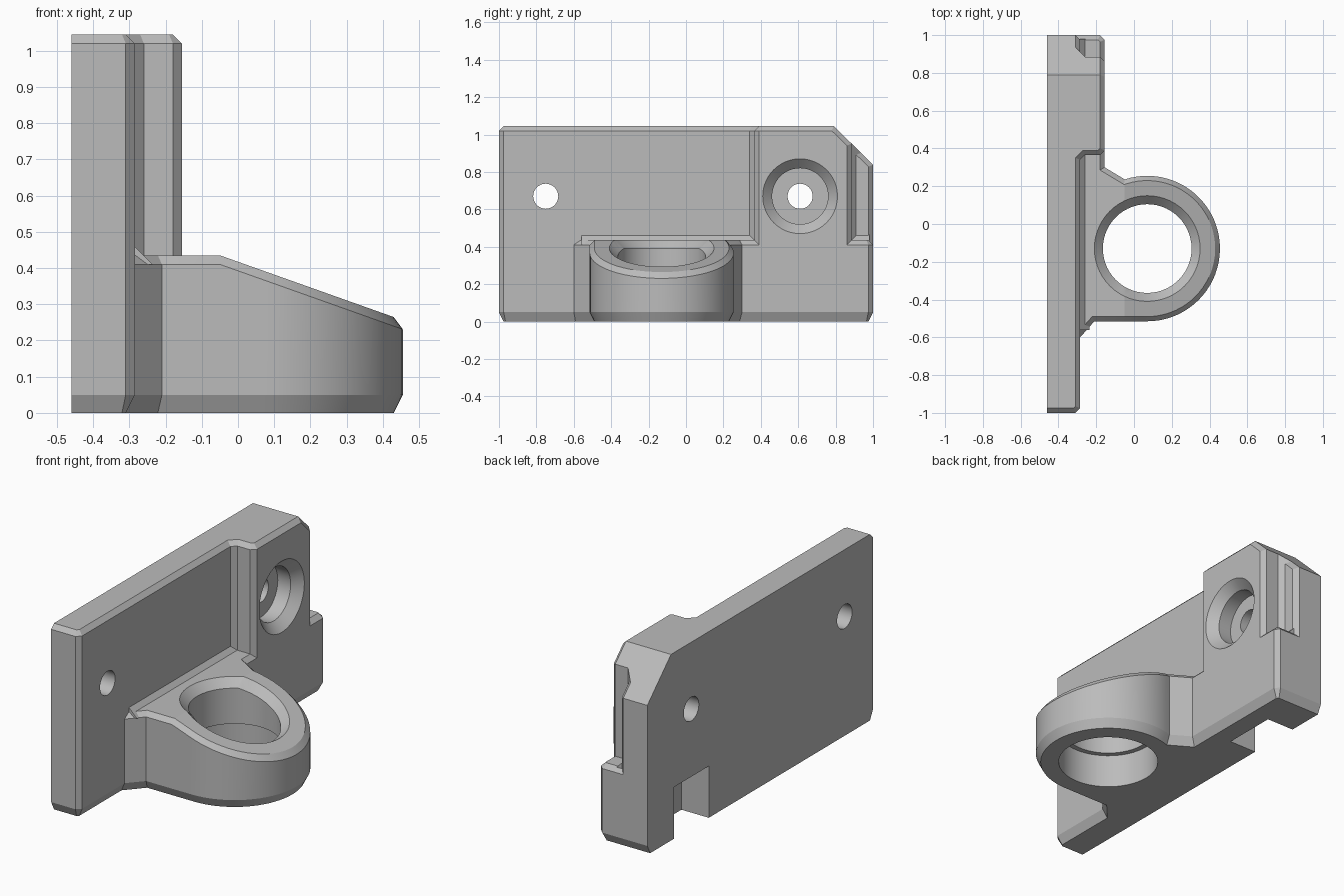
import bpy, bmesh, math
from mathutils import Vector, Matrix

if "Cube" in bpy.data.objects:
    bpy.data.objects.remove(bpy.data.objects["Cube"])

TOP = 0.435      # height of the arm's flat top
SLOPE = 0.355    # fall of the arm's top beyond BEND
BEND = -0.05
C = 0.025        # chamfer size

grey = bpy.data.materials.new("grey")
grey.diffuse_color = (0.5, 0.5, 0.5, 1)
grey.use_nodes = True
grey.node_tree.nodes["Principled BSDF"].inputs["Base Color"].default_value = grey.diffuse_color


def circle(cx, cy, r, n=56, a0=0, a1=360, closed=True):
    steps = n if closed else n + 1
    return [(cx + r * math.cos(math.radians(a0 + (a1 - a0) * i / n)),
             cy + r * math.sin(math.radians(a0 + (a1 - a0) * i / n))) for i in range(steps)]


def inset(pts, d, free_last):
    """Offset a counter-clockwise outline inwards; the last edge may stay put."""
    n = len(pts)
    lines = []
    for i in range(n):
        e = (Vector(pts[(i + 1) % n]) - Vector(pts[i])).normalized()
        lines.append((Vector((-e.y, e.x)), 0 if free_last and i == n - 1 else d))
    out = []
    for i, p in enumerate(pts):
        (a, da), (b, db) = lines[i - 1], lines[i]
        det = a.x * b.y - a.y * b.x
        if abs(det) < 1e-6:
            v = a * da
        else:
            v = Vector(((da * b.y - db * a.y) / det, (a.x * db - b.x * da) / det))
        out.append(Vector(p) + v)
    return out


def prism(name, pts, layers, free_last=False, sloped=False, cuts=(), matrix=None):
    """Stack inset copies of an outline; layers are (inset, z)."""
    bm = bmesh.new()
    n = len(pts)
    rings = [[bm.verts.new((p.x, p.y, z)) for p in inset(pts, d, free_last)] for d, z in layers]
    for lo, hi in zip(rings, rings[1:]):
        for i in range(n):
            j = (i + 1) % n
            bm.faces.new((lo[i], lo[j], hi[j], hi[i]))
    bm.faces.new(rings[0][::-1])
    bm.faces.new(rings[-1])
    if sloped:   # fold the upper layers down along the bend line
        bmesh.ops.bisect_plane(bm, geom=bm.verts[:] + bm.edges[:] + bm.faces[:],
                               plane_co=(BEND, 0, 0), plane_no=(1, 0, 0))
        for v in bm.verts:
            if v.co.z > 0.3:
                v.co.z -= SLOPE * max(0, v.co.x - BEND)
    for co, no in cuts:
        r = bmesh.ops.bisect_plane(bm, geom=bm.verts[:] + bm.edges[:] + bm.faces[:],
                                   plane_co=co, plane_no=no, clear_outer=True)
        edges = [e for e in r['geom_cut'] if isinstance(e, bmesh.types.BMEdge)]
        bmesh.ops.contextual_create(bm, geom=edges)
    if matrix:
        bm.transform(matrix)
    bmesh.ops.recalc_face_normals(bm, faces=bm.faces[:])
    me = bpy.data.meshes.new(name)
    bm.to_mesh(me)
    bm.free()
    me.materials.append(grey)
    ob = bpy.data.objects.new(name, me)
    bpy.context.collection.objects.link(ob)
    return ob


def combine(base, other, op):
    m = base.modifiers.new(op, 'BOOLEAN')
    m.operation, m.solver, m.object = op, 'EXACT', other
    other.hide_render = True
    bpy.context.view_layer.objects.active = base
    bpy.ops.object.modifier_apply(modifier=m.name)
    bpy.data.objects.remove(other)


def corner(x):
    """Slanted upper corner plus its small chamfer at face x."""
    return [((0, 0.79, 1.045), (0, 0.7, 0.714)),
            ((x, 0.772, 1.027), (1, 0.7, 0.714))]


# Back plate
plate = prism("bracket", [(-.46, -1), (-.31, -1), (-.285, -.975), (-.285, .975), (-.31, 1), (-.46, 1)],
              [(C, 0), (0, .05), (0, 1.02), (C, 1.045)], True, cuts=corner(-.285))

# Ring arm and lower shelf
arm_outline = ([(-.4, -.73), (-.21, -.515)] + circle(.07, -.13, .385, 40, -90, 108, False)
               + [(-.155, .30), (-.155, .975), (-.18, 1), (-.4, 1)])
arm = prism("arm", arm_outline, [(C, 0), (0, .05), (0, TOP - C), (C, TOP)], True, sloped=True)
combine(plate, arm, 'UNION')

# Raised screw block
block = prism("block", [(-.35, .275), (-.26, .365), (-.18, .365), (-.155, .39),
                        (-.155, .86), (-.18, .885), (-.26, .885), (-.35, .975)],
              [(0, .3), (0, 1.02), (C, 1.045)], True, cuts=corner(-.155))
combine(plate, block, 'UNION')

# Sloping inner corners where the arm and shelf meet the plate
stand = Matrix(((1, 0, 0, 0), (0, 0, 1, 0), (0, 1, 0, 0), (0, 0, 0, 1)))
for y0, y1 in ((-.56, .38), (.87, .98)):
    fillet = prism("fillet", [(-.35, .41), (-.235, .41), (-.35, .525)], [(0, y0), (0, y1)], matrix=stand)
    combine(plate, fillet, 'UNION')

# Ring bore: wide below, narrow lip, chamfered top
bore = prism("bore", circle(.07, -.13, .30), [(.036, -.1), (.036, .19), (.065, .19),
                                              (.065, TOP - .045), (0, TOP + .02)], sloped=True)
combine(plate, bore, 'DIFFERENCE')

# Screw holes and countersunk recess, running along x
lay = Matrix(((0, 0, 1, 0), (1, 0, 0, 0), (0, 1, 0, 0), (0, 0, 0, 1)))
for y in (-.75, .61):
    hole = prism("hole", circle(y, .67, .067, 32), [(0, -.6), (0, .1)], matrix=lay)
    combine(plate, hole, 'DIFFERENCE')
recess = prism("recess", circle(.61, .67, .22, 48),
               [(.07, -.285), (.07, -.205), (0, -.135)], matrix=lay)
combine(plate, recess, 'DIFFERENCE')

# Slot in the back at the bottom
slot = prism("slot", [(-.6, .455), (-.29, .455), (-.29, .765), (-.6, .765)], [(0, -.1), (0, .29)])
combine(plate, slot, 'DIFFERENCE')

bpy.ops.object.select_all(action='DESELECT')
plate.select_set(True)
bpy.context.view_layer.objects.active = plate
bpy.ops.object.shade_smooth_by_angle(angle=math.radians(18))
